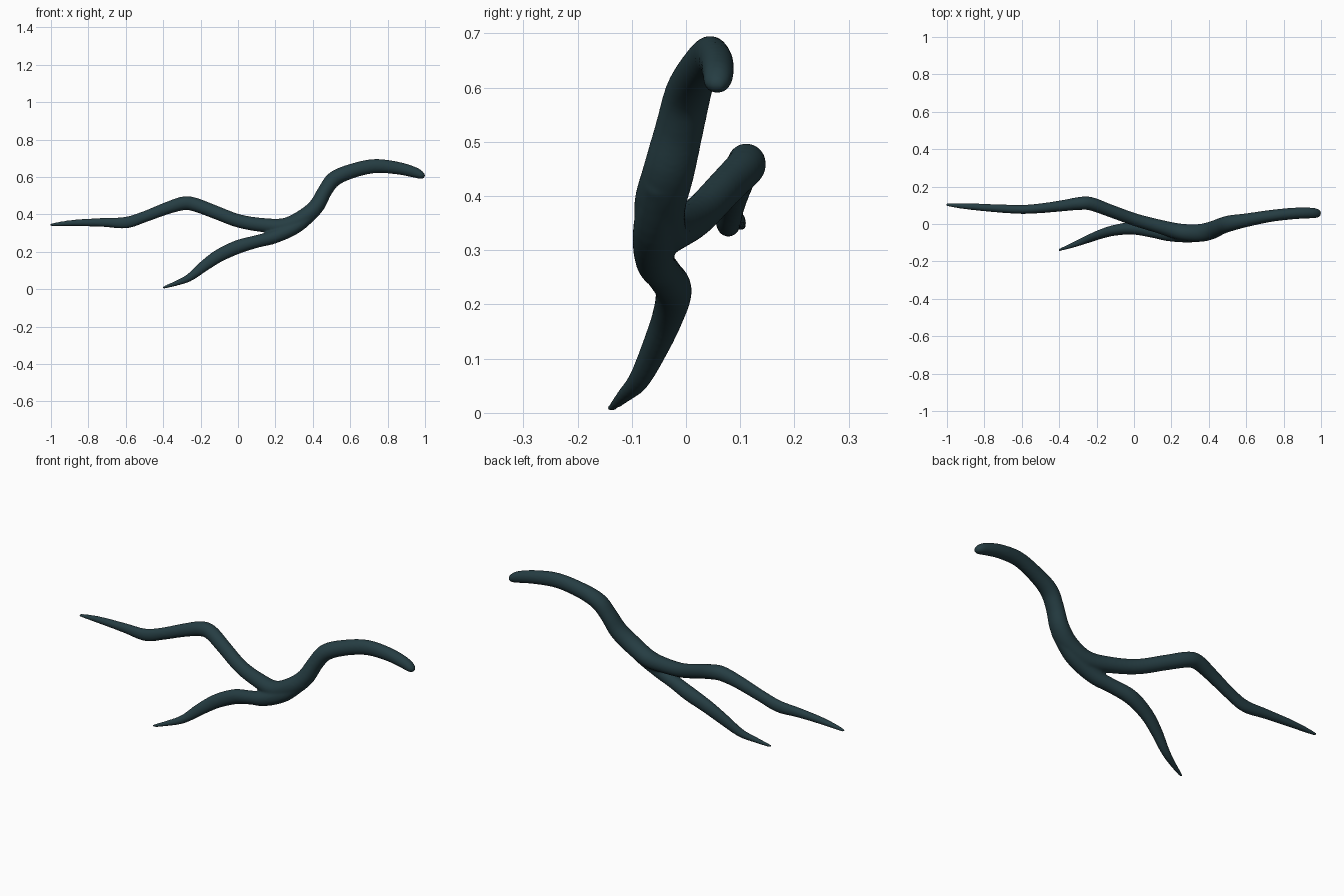
import bpy, bmesh, math
from mathutils import Vector

bark = bpy.data.materials.new("dark teal bark")
bark.diffuse_color = (0.019, 0.047, 0.056, 1)


def spline(pts, steps=5):
    """Catmull-Rom samples through (x, y, z, side radius, vertical radius)."""
    P = [pts[0]] + pts + [pts[-1]]
    out = []
    for i in range(1, len(P) - 2):
        for s in range(steps):
            t = s / steps
            out.append([0.5 * (2 * b + (c - a) * t + (2 * a - 5 * b + 4 * c - d) * t * t
                               + (3 * b - a - 3 * c + d) * t ** 3)
                        for a, b, c, d in zip(P[i - 1], P[i], P[i + 1], P[i + 2])])
    return out + [list(pts[-1])]


def limb(bm, pts, sides=20):
    """Closed tube with an elliptical section along a path."""
    path = spline(pts)
    rings = []
    for i, p in enumerate(path):
        a, b = path[max(i - 1, 0)], path[min(i + 1, len(path) - 1)]
        tan = (Vector(b[:3]) - Vector(a[:3])).normalized()
        up = tan.cross(Vector((0, 1, 0))).normalized()
        side = up.cross(tan)
        rings.append([bm.verts.new(Vector(p[:3])
                      + side * p[3] * math.cos(k * math.tau / sides)
                      + up * p[4] * math.sin(k * math.tau / sides)) for k in range(sides)])
    for r, q in zip(rings, rings[1:]):
        for k in range(sides):
            bm.faces.new((r[k], r[(k + 1) % sides], q[(k + 1) % sides], q[k]))
    bm.faces.new(rings[0])
    bm.faces.new(rings[-1])


# trunk continuing into the long upper fork
trunk = [
    (0.997, 0.055, 0.600, 0.012, 0.009), (0.980, 0.057, 0.609, 0.024, 0.021),
    (0.940, 0.059, 0.626, 0.029, 0.029), (0.85, 0.056, 0.648, 0.031, 0.034),
    (0.73, 0.043, 0.658, 0.032, 0.038), (0.61, 0.022, 0.632, 0.036, 0.039),
    (0.515, 0.004, 0.590, 0.043, 0.041), (0.465, -0.012, 0.525, 0.045, 0.039),
    (0.42, -0.032, 0.445, 0.048, 0.042), (0.35, -0.048, 0.383, 0.048, 0.045),
    (0.25, -0.042, 0.338, 0.044, 0.043), (0.13, -0.012, 0.343, 0.037, 0.038),
    (0.0, 0.025, 0.366, 0.034, 0.036), (-0.13, 0.072, 0.415, 0.034, 0.036),
    (-0.23, 0.108, 0.452, 0.036, 0.037), (-0.29, 0.110, 0.459, 0.035, 0.037),
    (-0.38, 0.098, 0.433, 0.030, 0.033), (-0.50, 0.084, 0.387, 0.026, 0.030),
    (-0.60, 0.078, 0.356, 0.024, 0.031), (-0.72, 0.083, 0.357, 0.022, 0.024),
    (-0.86, 0.092, 0.355, 0.018, 0.018), (-0.95, 0.099, 0.349, 0.013, 0.012),
    (-1.003, 0.104, 0.343, 0.008, 0.007)]

# shorter lower fork, merging into the underside of the trunk
lower_fork = [
    (0.42, -0.045, 0.425, 0.034, 0.030), (0.32, -0.060, 0.340, 0.038, 0.036),
    (0.20, -0.058, 0.282, 0.036, 0.036), (0.10, -0.040, 0.255, 0.034, 0.034),
    (0.0, -0.023, 0.226, 0.034, 0.037), (-0.10, -0.033, 0.180, 0.029, 0.035),
    (-0.18, -0.055, 0.125, 0.025, 0.030), (-0.26, -0.086, 0.062, 0.020, 0.021),
    (-0.33, -0.114, 0.032, 0.014, 0.014), (-0.403, -0.140, 0.007, 0.007, 0.007)]

bm = bmesh.new()
limb(bm, trunk)
limb(bm, lower_fork)
bmesh.ops.recalc_face_normals(bm, faces=bm.faces)
mesh = bpy.data.meshes.new("forked_branch")
bm.to_mesh(mesh)
bm.free()
mesh.materials.append(bark)
branch = bpy.data.objects.new("forked_branch", mesh)
bpy.context.collection.objects.link(branch)

# fuse the limbs into one skin and soften the crotch
fuse = branch.modifiers.new("fuse", 'REMESH')
fuse.mode = 'VOXEL'
fuse.voxel_size = 0.006
fuse.use_smooth_shade = True
soft = branch.modifiers.new("soften", 'SMOOTH')
soft.factor = 0.5
soft.iterations = 6
